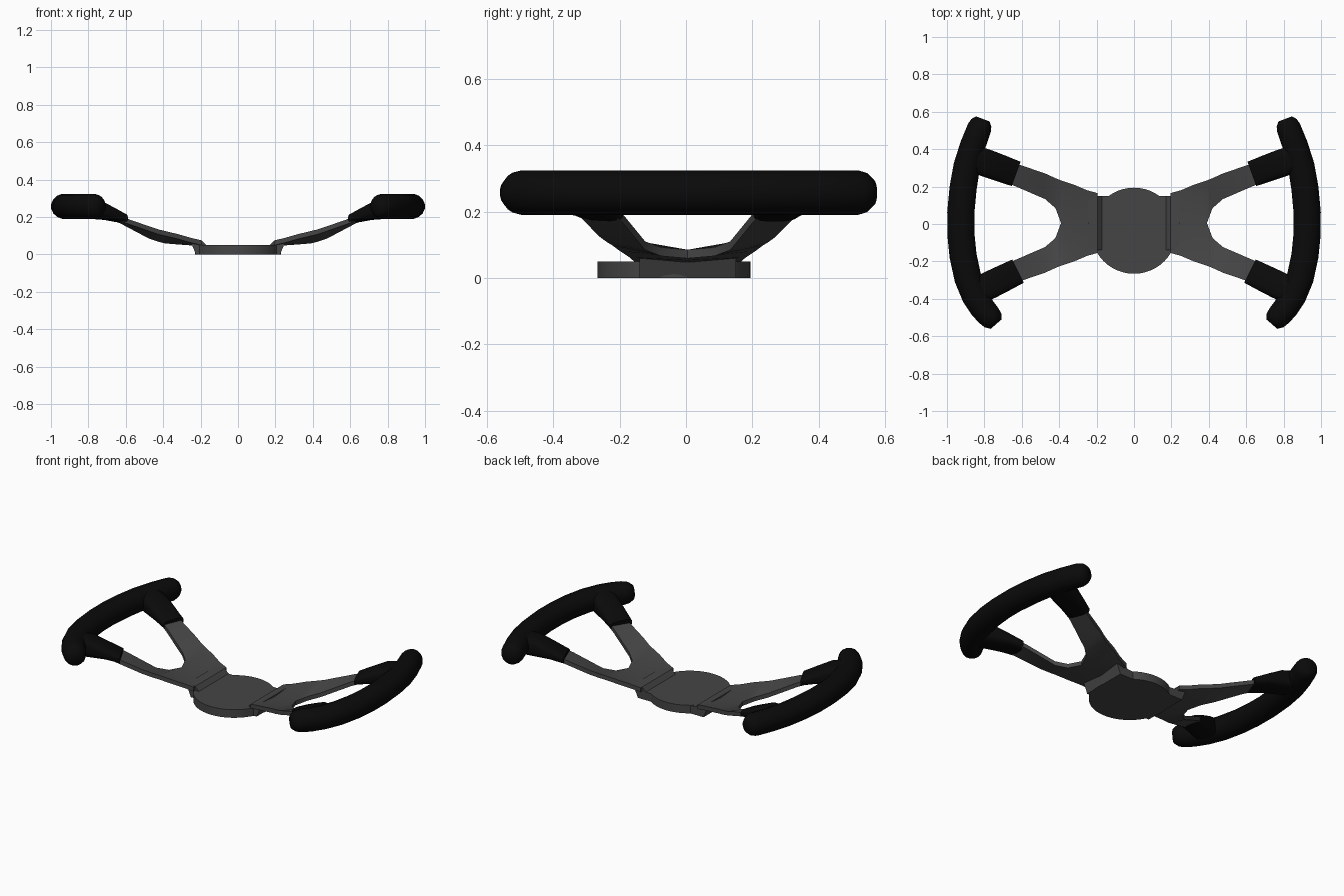
import bpy, bmesh
from math import cos, sin, pi, copysign
from mathutils import Vector

if "Cube" in bpy.data.objects:
    bpy.data.objects.remove(bpy.data.objects["Cube"])


def material(name, v):
    m = bpy.data.materials.new(name)
    m.diffuse_color = (v, v, v, 1)
    m.use_nodes = True
    m.node_tree.nodes["Principled BSDF"].inputs["Base Color"].default_value = m.diffuse_color
    return m


metal = material("dark_metal", 0.06)
rubber = material("black_rubber", 0.003)


def finish(bm, name, mat, mirror=True, angle=0.6):
    bmesh.ops.recalc_face_normals(bm, faces=bm.faces[:])
    me = bpy.data.meshes.new(name)
    bm.to_mesh(me)
    bm.free()
    ob = bpy.data.objects.new(name, me)
    bpy.context.collection.objects.link(ob)
    me.materials.append(mat)
    if mirror:
        ob.modifiers.new("mirror", 'MIRROR')
    bpy.ops.object.select_all(action='DESELECT')
    ob.select_set(True)
    bpy.context.view_layer.objects.active = ob
    bpy.ops.object.shade_smooth_by_angle(angle=angle)
    return ob


def loft(rings, n=16, power=1.0):
    """Rings are (centre, direction, half width, half height), capped at the ends."""
    bm = bmesh.new()
    loops = []
    for c, d, w, h in rings:
        side = Vector((d.y, -d.x, 0)).normalized()
        loop = []
        for i in range(n):
            a = 2 * pi * (i + 0.5) / n
            u = copysign(abs(cos(a)) ** power, cos(a))
            v = copysign(abs(sin(a)) ** power, sin(a))
            loop.append(bm.verts.new(c + side * w * u + Vector((0, 0, h * v))))
        loops.append(loop)
    for a, b in zip(loops, loops[1:]):
        for i in range(n):
            j = (i + 1) % n
            bm.faces.new((a[i], a[j], b[j], b[i]))
    bm.faces.new(loops[0])
    bm.faces.new(loops[-1])
    return bm


# Hub disc
bm = bmesh.new()
bmesh.ops.create_cone(bm, cap_ends=True, segments=48, radius1=0.23, radius2=0.23, depth=0.05)
bmesh.ops.translate(bm, verts=bm.verts[:], vec=(0, -0.036, 0.025))
finish(bm, "hub_disc", metal, mirror=False)

# Brackets joining the hub to the spokes
bm = bmesh.new()
profile = [(0.10, 0), (0.225, 0), (0.25, 0.06), (0.245, 0.082), (0.195, 0.075), (0.17, 0.05), (0.10, 0.048)]
face = bm.faces.new([bm.verts.new((x, -0.14, z)) for x, z in profile])
ext = bmesh.ops.extrude_face_region(bm, geom=[face], use_keep_orig=True)
bmesh.ops.translate(bm, vec=(0, 0.29, 0), verts=[v for v in ext["geom"] if isinstance(v, bmesh.types.BMVert)])
finish(bm, "hub_bracket", metal)

# Forked spoke plates: x, outer y, outer z, inner y, inner z
stations = [(0.195, 0.160, 0.075, 0, 0.070), (0.25, 0.175, 0.088, 0, 0.074),
            (0.32, 0.205, 0.108, 0, 0.079), (0.39, 0.228, 0.125, 0, 0.085),
            (0.42, 0.240, 0.132, 0.08, 0.092), (0.475, 0.265, 0.150, 0.128, 0.110),
            (0.63, 0.318, 0.204, 0.195, 0.192), (0.70, 0.345, 0.230, 0.225, 0.220)]
bm = bmesh.new()
for s in (1, -1):
    rows = [(bm.verts.new((x, s * yo + 0.005, zo)), bm.verts.new((x, s * yi + 0.005, zi)))
            for x, yo, zo, yi, zi in stations]
    for a, b in zip(rows, rows[1:]):
        bm.faces.new((a[0], a[1], b[1], b[0]))
bmesh.ops.remove_doubles(bm, verts=bm.verts[:], dist=0.0005)
ext = bmesh.ops.extrude_face_region(bm, geom=bm.faces[:], use_keep_orig=True)
bmesh.ops.translate(bm, vec=(0, 0, -0.026), verts=[v for v in ext["geom"] if isinstance(v, bmesh.types.BMVert)])
finish(bm, "spoke_plate", metal)

# Curved hand grips with rounded ends
path = [Vector((x, y, 0.257)) for x, y in [
    (0.826, 0.515), (0.862, 0.42), (0.894, 0.31), (0.914, 0.19), (0.926, 0.06), (0.925, -0.06),
    (0.914, -0.17), (0.888, -0.29), (0.85, -0.385), (0.81, -0.45), (0.777, -0.488)]]
rings = []
for i, p in enumerate(path):
    d = (path[min(i + 1, len(path) - 1)] - path[max(i - 1, 0)]).normalized()
    mid = 1 - abs(i - 5) / 5
    rings.append((p, d, 0.066 + 0.008 * min(1, mid * 2), 0.068))
first, last = rings[0], rings[-1]
for off, k in ((0.028, 0.88), (0.05, 0.6)):
    rings.insert(0, (first[0] - first[1] * off, first[1], first[2] * k, first[3] * k))
for off, k in ((0.035, 0.9), (0.062, 0.6)):
    rings.append((last[0] + last[1] * off, last[1], last[2] * k, last[3] * k))
finish(loft(rings), "hand_grip", rubber, angle=1.0)

# Rubber sleeves running from the grips over the spoke ends
for name, start, end in (("rear_sleeve", (0.63, 0.268), (0.89, 0.362)),
                         ("front_sleeve", (0.62, -0.252), (0.87, -0.375))):
    a, b = Vector((*start, 0)), Vector((*end, 0))
    d = (b - a).normalized()
    rings = []
    for t, z, w, h in ((0, 0.194, 0.070, 0.024), (0.3, 0.222, 0.073, 0.038),
                       (0.6, 0.245, 0.075, 0.055), (1, 0.257, 0.072, 0.058)):
        c = a.lerp(b, t)
        c.z = z
        rings.append((c, d, w, h))
    finish(loft(rings, 16, 0.6), name, rubber)
